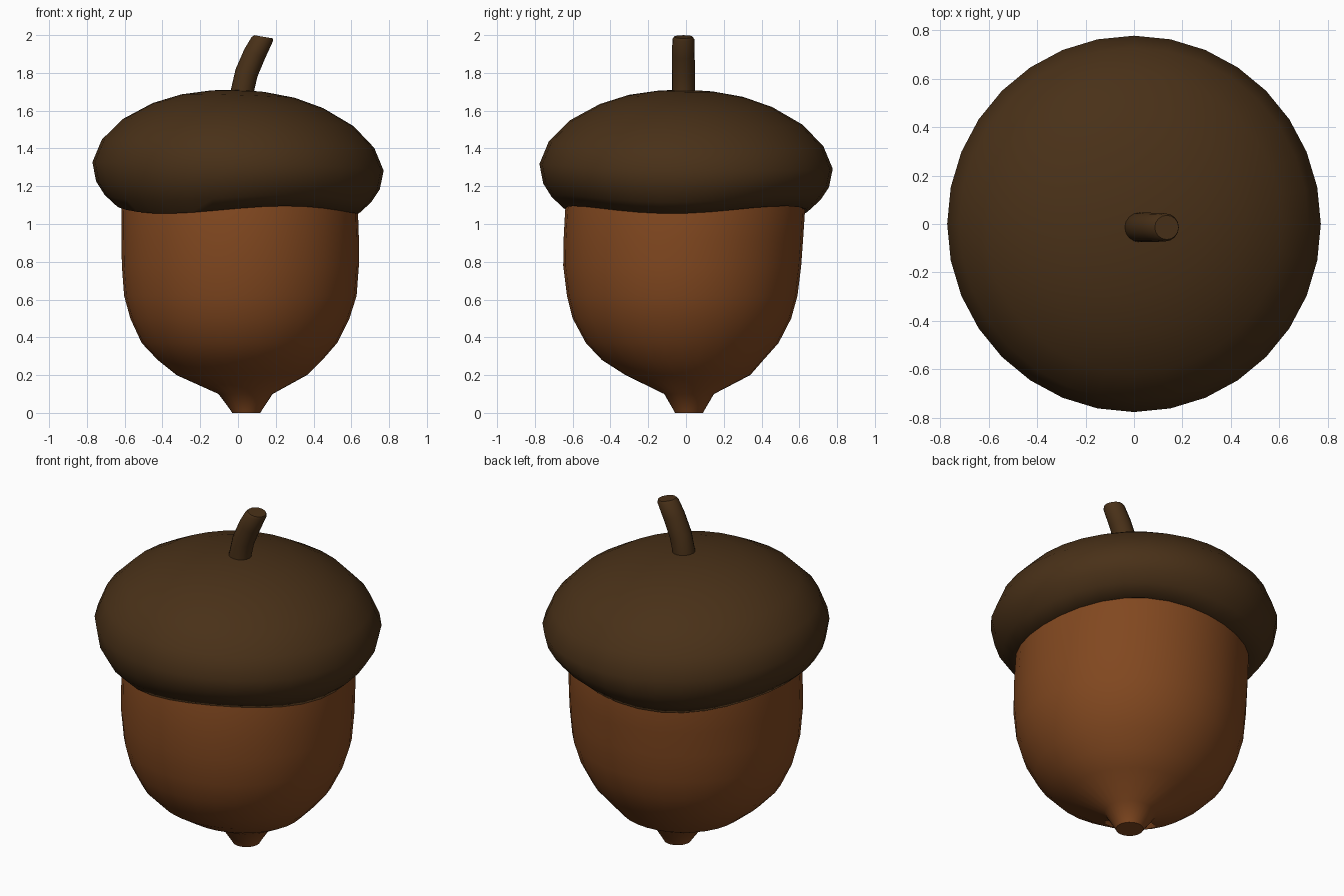
import bpy, bmesh, math
from mathutils import Vector, Matrix

if "Cube" in bpy.data.objects:
    bpy.data.objects.remove(bpy.data.objects["Cube"])

SEG = 32


def material(name, color):
    m = bpy.data.materials.new(name)
    m.diffuse_color = (*color, 1)
    m.use_nodes = True
    m.node_tree.nodes["Principled BSDF"].inputs["Base Color"].default_value = m.diffuse_color
    return m


def loft(name, rings, mat, angle):
    """Skin a stack of vertex rings and close both ends."""
    bm = bmesh.new()
    loops = [[bm.verts.new(p) for p in ring] for ring in rings]
    n = len(loops[0])
    for a, b in zip(loops, loops[1:]):
        for i in range(n):
            j = (i + 1) % n
            bm.faces.new((a[i], a[j], b[j], b[i]))
    bm.faces.new(loops[0][::-1])
    bm.faces.new(loops[-1])
    bmesh.ops.recalc_face_normals(bm, faces=bm.faces)
    me = bpy.data.meshes.new(name)
    bm.to_mesh(me)
    bm.free()
    me.materials.append(mat)
    ob = bpy.data.objects.new(name, me)
    bpy.context.collection.objects.link(ob)
    bpy.context.view_layer.objects.active = ob
    ob.select_set(True)
    bpy.ops.object.shade_smooth_by_angle(angle=math.radians(angle))
    ob.select_set(False)
    return ob


def oval(z, x0, x1, y0, y1):
    """Horizontal ring filling the given x and y extents."""
    return [Vector(((x0 + x1) / 2 + (x1 - x0) / 2 * math.cos(t),
                    (y0 + y1) / 2 + (y1 - y0) / 2 * math.sin(t), z))
            for t in (math.tau * i / SEG for i in range(SEG))]


nut_brown = material("nut_brown", (0.22, 0.064, 0.014))
cap_brown = material("cap_brown", (0.066, 0.030, 0.009))

# Nut: slightly lopsided body with a blunt tip, running up inside the cap
nut_profile = [
    (0.00, -0.030, 0.118, -0.058, 0.090),
    (0.015, -0.040, 0.127, -0.066, 0.098),
    (0.10, -0.103, 0.183, -0.115, 0.148),
    (0.20, -0.325, 0.365, -0.320, 0.340),
    (0.28, -0.425, 0.447, -0.445, 0.410),
    (0.37, -0.510, 0.525, -0.530, 0.490),
    (0.50, -0.570, 0.590, -0.600, 0.557),
    (0.62, -0.603, 0.628, -0.630, 0.590),
    (0.78, -0.615, 0.640, -0.650, 0.610),
    (0.92, -0.617, 0.640, -0.648, 0.620),
    (1.07, -0.617, 0.635, -0.640, 0.630),
    (1.20, -0.600, 0.610, -0.610, 0.610),
]
loft("nut", [oval(*r) for r in nut_profile], nut_brown, 45)

# Cap: squashed dome, tilted a little, with a wavy rim
cap_profile = [(0.55, 1.10), (0.64, 1.075), (0.705, 1.135), (0.75, 1.205),
               (0.77, 1.305), (0.72, 1.425), (0.61, 1.537), (0.45, 1.627),
               (0.30, 1.677), (0.14, 1.703), (0.03, 1.709)]
cap_rings = []
for r, z in cap_profile:
    ring = oval(z, -r - 0.001, r + 0.001, -r - 0.006, r + 0.007)
    upper = min(1, max(0, (z - 1.1) / 0.25))
    for p in ring:
        wave = 0.02 * math.cos(3 * (math.atan2(p.y, p.x) + math.radians(67)))
        p.z += (1 - upper) * wave - upper * (0.03 * p.x + 0.018 * p.y)
    cap_rings.append(ring)
loft("cap", cap_rings, cap_brown, 60)

# Stem: round stalk bending towards +x, with a softened end
stem_path = [(0.020, 1.62, 0.062), (0.022, 1.70, 0.061), (0.045, 1.80, 0.061),
             (0.088, 1.90, 0.060), (0.128, 1.978, 0.058), (0.135, 1.991, 0.050)]
stem_rings = []
for i, (x, z, r) in enumerate(stem_path):
    a = stem_path[max(i - 1, 0)]
    b = stem_path[min(i + 1, len(stem_path) - 1)]
    lean = math.atan2(b[0] - a[0], b[1] - a[1])
    if i >= 4:
        lean = 0.17
    rot = Matrix.Rotation(lean, 3, 'Y')
    stem_rings.append([Vector((x, -0.014, z)) + rot @ Vector(
        (r * math.cos(math.tau * k / 16), r * math.sin(math.tau * k / 16), 0))
        for k in range(16)])
loft("stem", stem_rings, cap_brown, 45)
